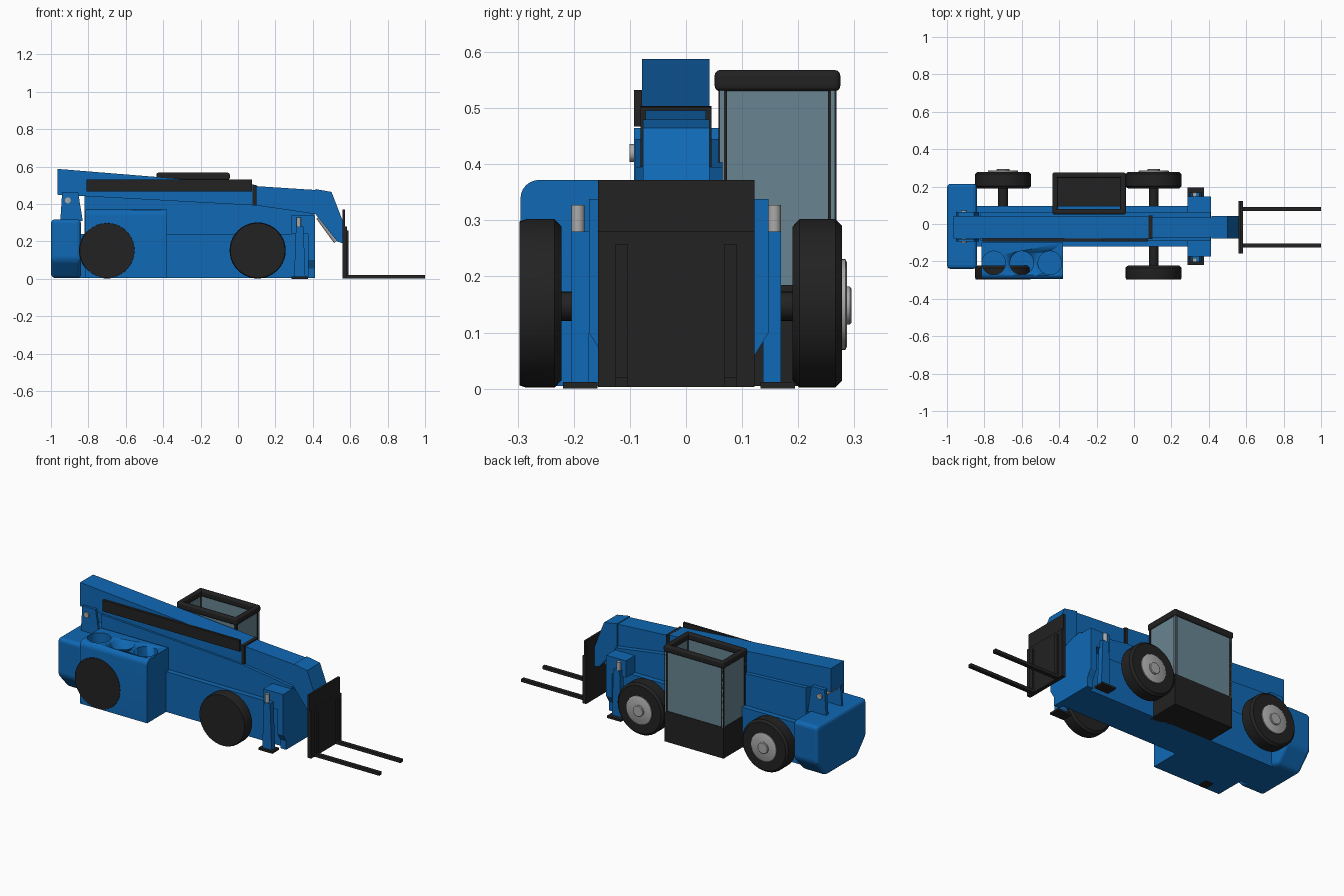
import bpy, bmesh, math
from mathutils import Vector

if "Cube" in bpy.data.objects:
    bpy.data.objects.remove(bpy.data.objects["Cube"])


def material(name, rgb):
    m = bpy.data.materials.new(name)
    m.diffuse_color = (*rgb, 1)
    m.use_nodes = True
    m.node_tree.nodes["Principled BSDF"].inputs["Base Color"].default_value = m.diffuse_color
    return m


BLUE = material("machine_blue", (0.005, 0.14, 0.46))
BLACK = material("matte_black", (0.016, 0.016, 0.016))
GLASS = material("tinted_glass", (0.14, 0.235, 0.29))
GREY = material("steel_grey", (0.4, 0.4, 0.4))


def add(name, bm, mat, smooth=False):
    bmesh.ops.recalc_face_normals(bm, faces=bm.faces)
    me = bpy.data.meshes.new(name)
    bm.to_mesh(me)
    bm.free()
    me.materials.append(mat)
    ob = bpy.data.objects.new(name, me)
    bpy.context.collection.objects.link(ob)
    if smooth:
        bpy.context.view_layer.objects.active = ob
        ob.select_set(True)
        bpy.ops.object.shade_smooth_by_angle(angle=math.radians(35))
        ob.select_set(False)
    return ob


def prism(name, pts, lo, hi, mat, axis="y", smooth=False):
    """Extrude a profile along y (points are x, z) or along x (points are y, z)."""
    bm = bmesh.new()
    place = (lambda p, d: (p[0], d, p[1])) if axis == "y" else (lambda p, d: (d, p[0], p[1]))
    a = [bm.verts.new(place(p, lo)) for p in pts]
    b = [bm.verts.new(place(p, hi)) for p in pts]
    bm.faces.new(a)
    bm.faces.new(b)
    n = len(pts)
    for i in range(n):
        bm.faces.new((a[i], a[(i + 1) % n], b[(i + 1) % n], b[i]))
    return add(name, bm, mat, smooth)


def box(name, x, y, z, mat, bevel=0):
    ob = prism(name, [(x[0], z[0]), (x[1], z[0]), (x[1], z[1]), (x[0], z[1])], *y, mat)
    if bevel:
        md = ob.modifiers.new("rounded_edges", "BEVEL")
        md.width = bevel
        md.segments = 3
    return ob


def rod(name, p, q, r, mat, seg=24):
    p, q = Vector(p), Vector(q)
    bm = bmesh.new()
    bmesh.ops.create_cone(bm, cap_ends=True, segments=seg, radius1=r, radius2=r, depth=(q - p).length)
    bm.transform((q - p).to_track_quat("Z", "Y").to_matrix().to_4x4())
    bmesh.ops.translate(bm, verts=bm.verts, vec=(p + q) / 2)
    return add(name, bm, mat, True)


def lathe_y(name, x, z, prof, mat, seg=40):
    """Revolve (y, radius) points round an axis parallel to y."""
    bm = bmesh.new()
    rings = [[bm.verts.new((x + r * math.cos(2 * math.pi * i / seg), y,
                            z + r * math.sin(2 * math.pi * i / seg))) for i in range(seg)] for y, r in prof]
    for a, b in zip(rings, rings[1:]):
        for i in range(seg):
            j = (i + 1) % seg
            bm.faces.new((a[i], a[j], b[j], b[i]))
    bm.faces.new(rings[0])
    bm.faces.new(rings[-1])
    return add(name, bm, mat, True)


# Chassis: wide lower body and narrower spine under the boom
box("chassis", (-0.86, 0.41), (-0.12, 0.095), (0.005, 0.24), BLUE)
prism("chassis_spine", [(-0.82, 0.24), (0.41, 0.24), (0.41, 0.35), (0.1, 0.395), (-0.82, 0.445)],
      -0.09, 0.065, BLUE)

# Rear counterweight with sloped lower sides
cw = prism("counterweight", [(-0.155, 0.005), (0.13, 0.005), (0.215, 0.1), (0.215, 0.318),
                             (-0.24, 0.318), (-0.24, 0.1)], -1.0, -0.84, BLUE, "x")
md = cw.modifiers.new("rounded_edges", "BEVEL")
md.width, md.segments = 0.02, 3
box("rear_slot", (-1.0, -0.995), (-0.2, 0.175), (0.255, 0.275), BLACK)

# Boom pivot brackets and pin
for i, (a, b) in enumerate(((-0.093, -0.079), (0.043, 0.065))):
    prism(f"pivot_bracket_{i}", [(-0.95, 0.31), (-0.83, 0.31), (-0.855, 0.465), (-0.94, 0.465)], a, b, BLUE)
rod("pivot_pin", (-0.91, -0.101, 0.42), (-0.91, 0.073, 0.42), 0.016, GREY)

# Telescopic boom
prism("outer_boom", [(-0.965, 0.45), (-0.8, 0.442), (0.085, 0.39), (0.085, 0.503), (-0.965, 0.588)],
      -0.078, 0.042, BLUE)
prism("boom_collar", [(0.078, 0.395), (0.098, 0.395), (0.098, 0.502), (0.078, 0.504)], -0.081, 0.045, BLACK)
prism("inner_boom", [(0.08, 0.385), (0.42, 0.345), (0.42, 0.475), (0.08, 0.497)], -0.072, 0.036, BLUE)
prism("boom_nose", [(0.415, 0.345), (0.415, 0.48), (0.5, 0.465), (0.56, 0.31), (0.56, 0.19), (0.53, 0.2)],
      -0.077, 0.042, BLUE)
rod("tilt_cylinder", (0.43, -0.018, 0.33), (0.525, -0.018, 0.2), 0.014, GREY, 16)
box("hose_rail", (-0.81, 0.075), (-0.093, -0.078), (0.467, 0.532), BLACK)

# Fork carriage and forks
box("carriage_plate", (0.56, 0.572), (-0.157, 0.122), (0.003, 0.372), BLACK)
box("carriage_lower_plate", (0.572, 0.582), (-0.157, 0.122), (0.003, 0.28), BLACK)
for i, y in enumerate((-0.115, 0.08)):
    box(f"fork_upright_{i}", (0.58, 0.592), (y - 0.011, y + 0.011), (0.003, 0.258), BLACK)
    box(f"fork_{i}", (0.58, 1.0), (y - 0.011, y + 0.011), (0.003, 0.021), BLACK)

# Engine pod with rounded outer top edge and three round wells
arc = [(-0.262 - 0.033 * math.sin(t), 0.339 + 0.033 * math.cos(t))
       for t in (math.pi / 2 * k / 6 for k in range(7))]
pod = prism("engine_pod", [(-0.1, 0.005), (-0.1, 0.372)] + arc + [(-0.295, 0.005)],
            -0.815, -0.38, BLUE, "x", True)
for i, x in enumerate((-0.75, -0.6, -0.45)):
    cutter = rod(f"well_cutter_{i}", (x, -0.208, 0.2), (x, -0.208, 0.5), 0.063, BLUE, 32)
    cutter.hide_render = True
    cutter.hide_set(True)
    md = pod.modifiers.new(f"well_{i}", "BOOLEAN")
    md.operation, md.object, md.solver = "DIFFERENCE", cutter, "EXACT"

# Wheels, hubs on the cab side, and axles
for tag, x in (("rear", -0.7), ("front", 0.105)):
    for side, inner, outer in (("near", -0.222, -0.297), ("far", 0.19, 0.278)):
        s = 0.012 if outer > inner else -0.012
        shoulder = 0.004 if side == "near" else 0.012
        lathe_y(f"{tag}_{side}_wheel", x, 0.152,
                [(inner, 0.137), (inner + s, 0.15), (outer - s, 0.15), (outer, 0.15 - shoulder)], BLACK)
    lathe_y(f"{tag}_rim", x, 0.15, [(0.27, 0.081), (0.284, 0.081), (0.287, 0.075)], GREY)
    lathe_y(f"{tag}_hub_cap", x, 0.148, [(0.28, 0.034), (0.292, 0.034), (0.295, 0.03)], GREY)
    rod(f"{tag}_axle", (x, -0.23, 0.147), (x, 0.2, 0.147), 0.026, BLACK)

# Stabiliser housing, legs, rams and feet
prism("stabiliser_housing", [(-0.145, 0.005), (0.12, 0.005), (0.12, 0.055), (0.147, 0.1), (0.147, 0.338),
                             (-0.173, 0.338), (-0.173, 0.1), (-0.145, 0.055)], 0.375, 0.412, BLUE, "x")
box("stabiliser_crossbeam", (0.285, 0.38), (-0.173, 0.147), (0.24, 0.338), BLUE)
for i, s in enumerate((-1, 1)):
    a, b = sorted((-0.0175 + s * 0.155, -0.0175 + s * 0.187))
    prism(f"stabiliser_leg_{i}", [(0.3, 0.01), (0.36, 0.01), (0.35, 0.28), (0.31, 0.28)], a, b, BLUE)
    y = -0.0175 + s * 0.175
    rod(f"stabiliser_ram_{i}", (0.325, y, 0.27), (0.325, y, 0.327), 0.012, GREY, 16)
    a, b = sorted((-0.0125 + s * 0.145, -0.0125 + s * 0.207))
    box(f"stabiliser_foot_{i}", (0.285, 0.375), (a, b), (0.0, 0.012), BLACK)

# Cab: black tub, glass walls, corner posts and open roof frame
X0, X1, Y0, Y1 = -0.43, -0.05, 0.058, 0.268
box("cab_base", (X0, X1), (Y0, Y1), (0.005, 0.185), BLACK)
for i, (x, y) in enumerate((((X0 + .003, X0 + .01), (Y0, Y1)), ((X1 - .01, X1 - .003), (Y0, Y1)),
                            ((X0, X1), (Y0 + .003, Y0 + .01)), ((X0, X1), (Y1 - .01, Y1 - .003)))):
    box(f"cab_window_{i}", x, y, (0.18, 0.54), GLASS)
for i, x in enumerate((X0, X1 - 0.015)):
    for j, y in enumerate((Y0, Y1 - 0.015)):
        box(f"cab_post_{i}{j}", (x, x + 0.015), (y, y + 0.015), (0.18, 0.54), BLACK)
for i, x in enumerate((X0 - 0.006, X1 - 0.024)):
    box(f"roof_cross_bar_{i}", (x, x + 0.03), (Y0 - 0.007, Y1 + 0.007), (0.53, 0.568), BLACK, 0.01)
for i, y in enumerate((Y0 - 0.007, Y1 - 0.023)):
    box(f"roof_side_bar_{i}", (X0 - 0.006, X1 + 0.006), (y, y + 0.03), (0.53, 0.568), BLACK, 0.01)
